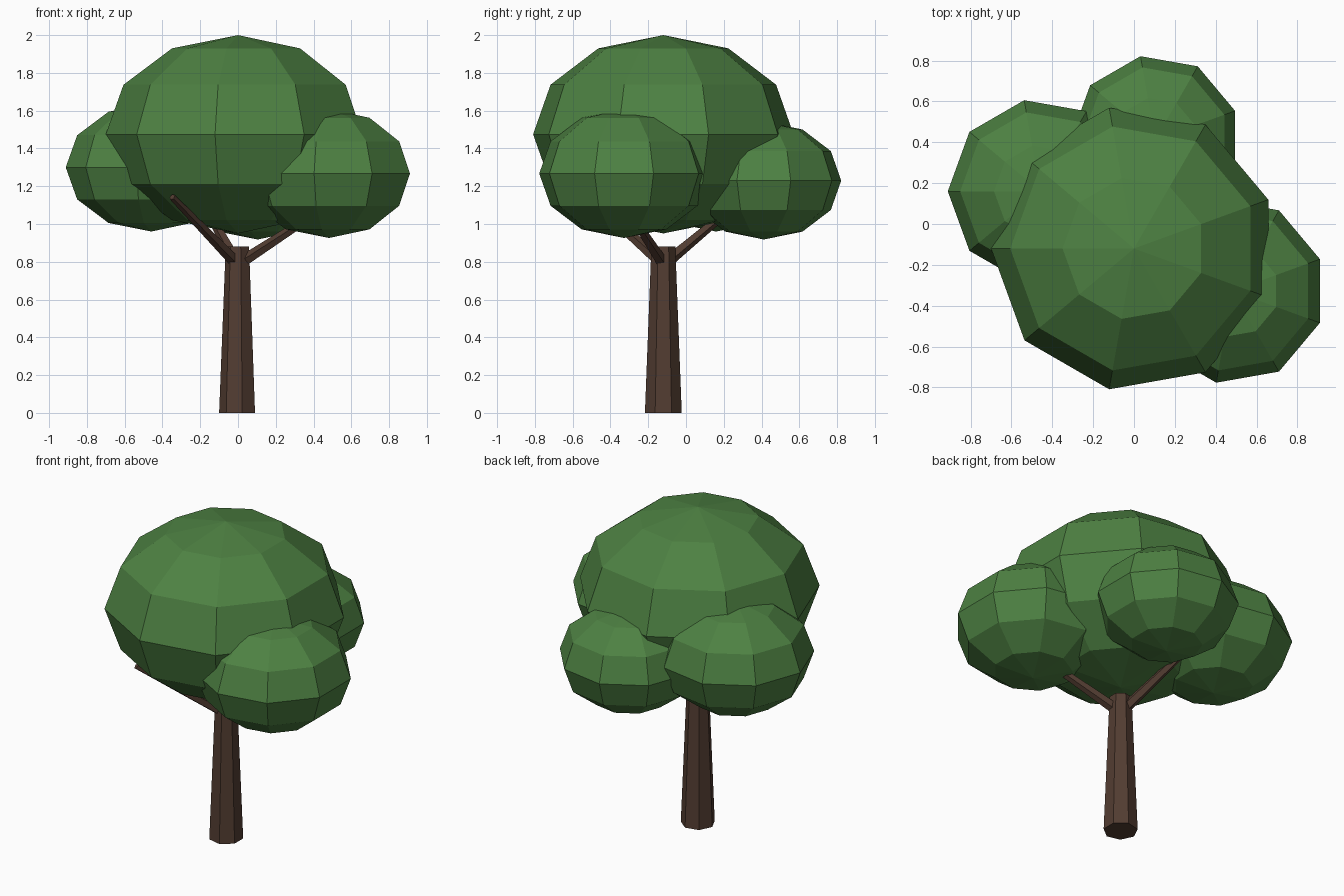
import bpy, bmesh
from math import sin, cos, pi, radians
from mathutils import Matrix, Vector

if "Cube" in bpy.data.objects:
    bpy.data.objects.remove(bpy.data.objects["Cube"], do_unlink=True)


def material(name, rgb):
    mat = bpy.data.materials.new(name)
    mat.use_nodes = True
    mat.diffuse_color = (*rgb, 1)
    mat.node_tree.nodes["Principled BSDF"].inputs["Base Color"].default_value = (*rgb, 1)
    return mat


leaf_green = material("leaf_green", (0.075, 0.22, 0.055))
bark_brown = material("bark_brown", (0.085, 0.046, 0.031))


def lathe(name, profile, sides, matrix, mat):
    """Flat-shaded solid from (radius, height) rings, first corner facing -x."""
    bm = bmesh.new()
    rings = []
    for r, z in profile:
        angles = [pi + 2 * pi * i / sides for i in range(sides)]
        rings.append([bm.verts.new((r * cos(a), r * sin(a), z)) for a in angles])
    for low, high in zip(rings, rings[1:]):
        for i in range(sides):
            j = (i + 1) % sides
            bm.faces.new((low[i], low[j], high[j], high[i]))
    # Cap open ends; rings of zero radius collapse to a pole instead
    if profile[0][0] > 0:
        bm.faces.new(rings[0][::-1])
    if profile[-1][0] > 0:
        bm.faces.new(rings[-1])
    bmesh.ops.remove_doubles(bm, verts=bm.verts, dist=1e-5)
    bmesh.ops.recalc_face_normals(bm, faces=bm.faces)
    mesh = bpy.data.meshes.new(name)
    bm.to_mesh(mesh)
    bm.free()
    mesh.materials.append(mat)
    obj = bpy.data.objects.new(name, mesh)
    obj.matrix_world = matrix
    bpy.context.collection.objects.link(obj)
    return obj


# Foliage: squashed low-poly balls (centre, radius, half height)
half_circle = [-pi / 2 + pi * k / 6 for k in range(7)]
foliage = {
    "main_foliage": ((0, -0.12, 1.475), 0.70, 0.525),
    "left_foliage": ((0.482, -0.328, 1.267), 0.456, 0.341),
    "back_foliage": ((0.104, 0.412, 1.23), 0.416, 0.312),
    "right_foliage": ((-0.459, 0.16, 1.30), 0.453, 0.34),
}
for name, (centre, radius, height) in foliage.items():
    arc = [(radius * cos(a), height * sin(a)) for a in half_circle]
    arc[0], arc[-1] = (0, -height), (0, height)
    lathe(name, arc, 9, Matrix.Translation(centre), leaf_green)

# Trunk: tapered seven-sided post
lathe("trunk", [(0.10, 0), (0.065, 0.88)], 7, Matrix.Translation((0, -0.12, 0)), bark_brown)

# Branches: thin tapered rods rising from the trunk (heading, rise in degrees)
branches = {"left_branch": (-23, 31), "back_branch": (115, 37), "front_branch": (229, 34)}
for name, (heading, rise) in branches.items():
    h, e = radians(heading), radians(rise)
    direction = Vector((cos(h) * cos(e), sin(h) * cos(e), sin(e)))
    turn = direction.to_track_quat("Z", "Y").to_matrix().to_4x4()
    lathe(name, [(0.033, 0.03), (0.018, 0.64)], 5,
          Matrix.Translation((0, -0.12, 0.785)) @ turn, bark_brown)
